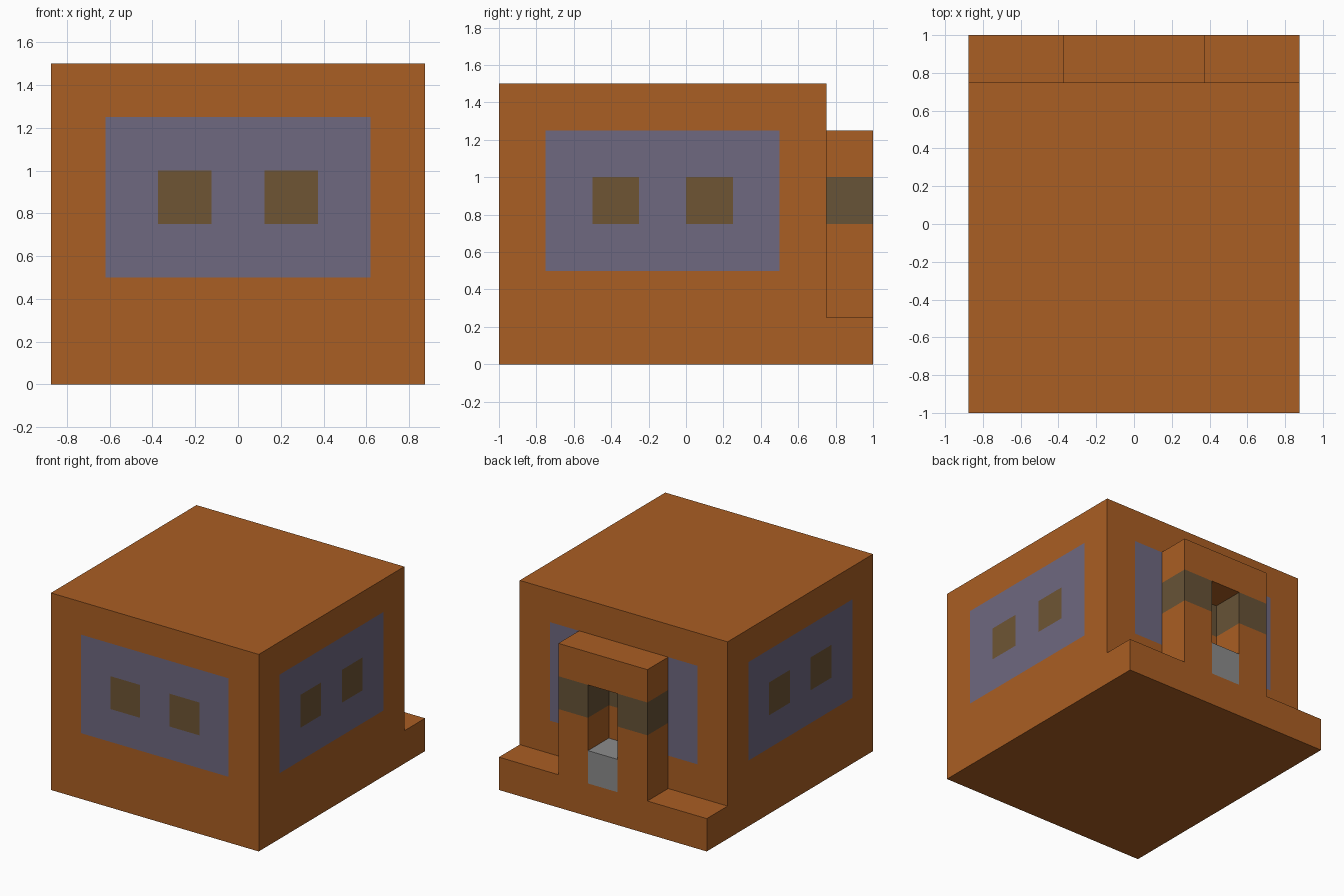
import bpy, bmesh
from mathutils import Vector

cube = bpy.data.objects.get("Cube")
if cube:
    bpy.data.objects.remove(cube, do_unlink=True)


def linear(c):
    c /= 255
    return c / 12.92 if c <= 0.04045 else ((c + 0.055) / 1.055) ** 2.4


def material(name, *rgb):
    mat = bpy.data.materials.new(name)
    mat.use_nodes = True
    colour = [linear(c) for c in rgb] + [1.0]
    mat.diffuse_color = colour
    bsdf = next(n for n in mat.node_tree.nodes if n.type == 'BSDF_PRINCIPLED')
    bsdf.inputs["Base Color"].default_value = colour
    return mat


CLAY = material("orange_clay", 170, 94, 35)
PANEL = material("dusty_purple", 110, 104, 128)
WINDOW = material("olive_brown", 110, 85, 52)
BAND = material("grey_olive", 103, 83, 55)
STONE = material("stone_grey", 140, 140, 140)


def extruded(name, points, offset, mats, cuts=(), rule=None):
    """Extrude an outline, score cut lines into it and colour faces by rule."""
    bm = bmesh.new()
    face = bm.faces.new([bm.verts.new(p) for p in points])
    ext = bmesh.ops.extrude_face_region(bm, geom=[face], use_keep_orig=True)
    bmesh.ops.translate(bm, vec=offset,
                        verts=[g for g in ext["geom"] if isinstance(g, bmesh.types.BMVert)])
    bmesh.ops.recalc_face_normals(bm, faces=bm.faces[:])
    for axis, places in cuts:
        normal = Vector([i == axis for i in range(3)])
        for d in places:
            bmesh.ops.bisect_plane(bm, geom=bm.verts[:] + bm.edges[:] + bm.faces[:],
                                   plane_co=normal * d, plane_no=normal, dist=1e-5)
    bmesh.ops.recalc_face_normals(bm, faces=bm.faces[:])
    if rule:
        for f in bm.faces:
            f.material_index = rule(f.calc_center_median(), f.normal)
    mesh = bpy.data.meshes.new(name)
    bm.to_mesh(mesh)
    bm.free()
    for m in mats:
        mesh.materials.append(m)
    obj = bpy.data.objects.new(name, mesh)
    bpy.context.collection.objects.link(obj)
    return obj


def house_rule(c, n):
    """Purple panel on each wall, with two windows on the front and sides."""
    if abs(n.z) > 0.5 or not 0.5 < c.z < 1.25:
        return 0
    window_row = 0.75 < c.z < 1
    if n.y > 0.5:                       # back wall, doorway in the middle
        if abs(c.x) < 0.375:
            return 3 if window_row and abs(c.x) < 0.125 else 0
        return 1 if abs(c.x) < 0.62 else 0
    u = c.x if n.y < -0.5 else c.y + 0.125
    half = 0.62 if n.y < -0.5 else 0.625
    if abs(u) > half:
        return 0
    return 2 if window_row and 0.125 < abs(u) < 0.375 else 1


# House with the low step along its back
side = [(-1, 0), (1, 0), (1, 0.25), (0.75, 0.25), (0.75, 1.5), (-1, 1.5)]
extruded("house", [(-0.875, y, z) for y, z in side], (1.75, 0, 0),
         [CLAY, PANEL, WINDOW, BAND],
         [(2, (0.25, 0.5, 0.75, 1, 1.25)),
          (0, (-0.62, -0.375, -0.125, 0.125, 0.375, 0.62)),
          (1, (-0.75, -0.5, -0.25, 0, 0.25, 0.5, 0.75))], house_rule)

# Arched porch with a darker band
half = [(0.125, 1), (0.125, 0.25), (0.375, 0.25), (0.375, 1.25)]
arch = half + [(-x, z) for x, z in reversed(half)]
extruded("porch_arch", [(x, 0.75, z) for x, z in arch], (0, 0.25, 0),
         [CLAY, BAND], [(0, (-0.125, 0.125)), (2, (0.75, 1))],
         lambda c, n: int(abs(n.z) < 0.5 and 0.75 < c.z < 1))

# Stone sill filling the foot of the doorway
extruded("door_sill", [(x, 0.75, z) for x, z in
                       [(-0.125, 0.25), (0.125, 0.25), (0.125, 0.5), (-0.125, 0.5)]],
         (0, 0.25, 0), [STONE])
